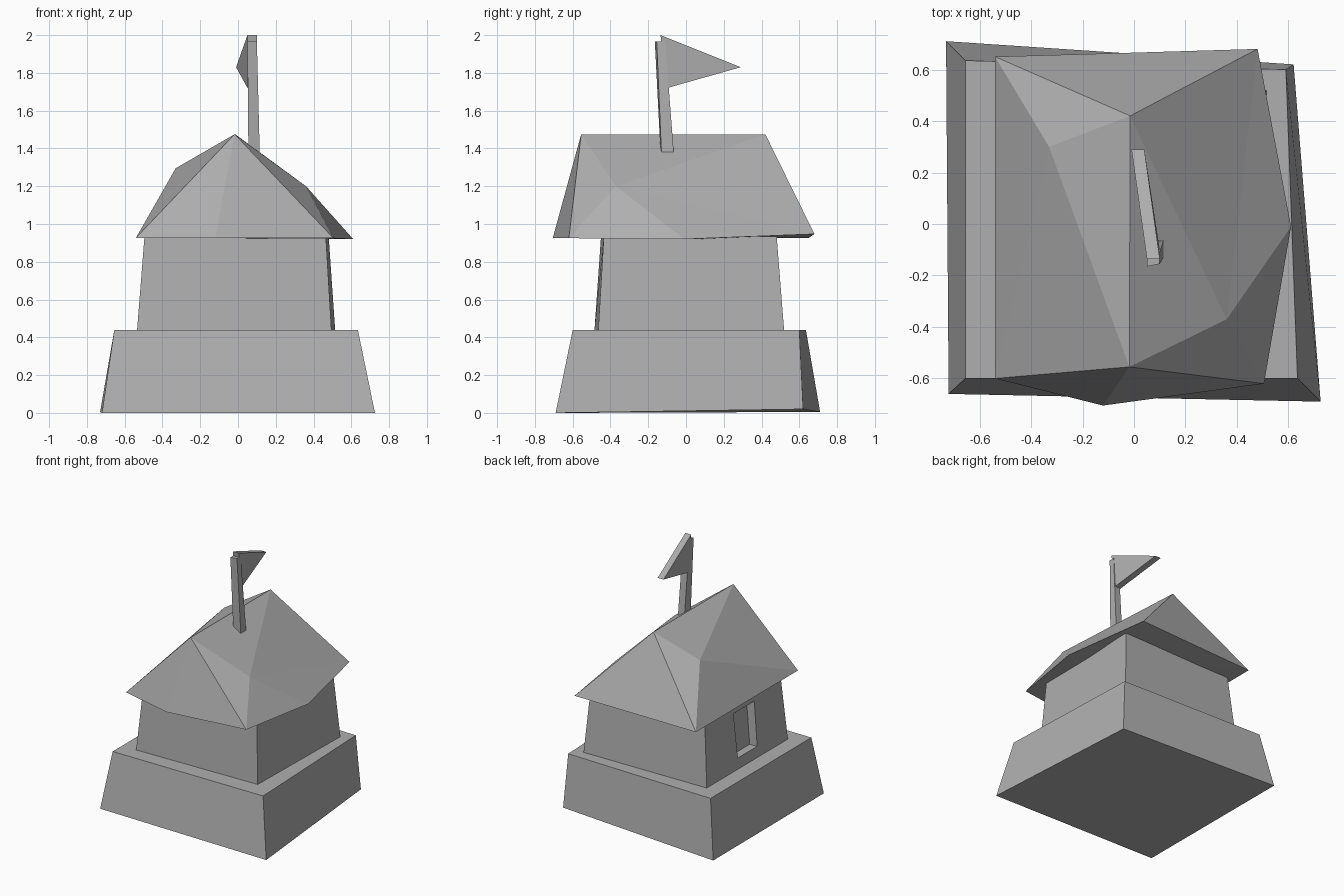
import bpy, bmesh

if "Cube" in bpy.data.objects:
    bpy.data.objects.remove(bpy.data.objects["Cube"])

# Mid grey shared by all parts
grey = bpy.data.materials.new("grey_stone")
grey.diffuse_color = (.43, .43, .43, 1)
grey.use_nodes = True
grey.node_tree.nodes["Principled BSDF"].inputs["Base Color"].default_value = grey.diffuse_color


def build(name, verts, faces):
    mesh = bpy.data.meshes.new(name)
    bm = bmesh.new()
    vs = [bm.verts.new(v) for v in verts]
    for f in faces:
        bm.faces.new([vs[i] for i in f])
    bmesh.ops.recalc_face_normals(bm, faces=bm.faces)
    bm.to_mesh(mesh)
    bm.free()
    mesh.materials.append(grey)
    obj = bpy.data.objects.new(name, mesh)
    bpy.context.scene.collection.objects.link(obj)
    return obj


def loft(name, lower, upper):
    """Closed solid between two loops with equal point counts."""
    n = len(lower)
    faces = [tuple(range(n)), tuple(range(n, 2 * n))]
    faces += [(i, (i + 1) % n, n + (i + 1) % n, n + i) for i in range(n)]
    return build(name, lower + upper, faces)


def level(points, z):
    return [(x, y, z) for x, y in points]


# Crooked stone base, back right foot slightly lifted
loft("base",
     [(-.72, -.66, 0), (.725, -.69, 0), (.62, .62, .02), (-.73, .71, .005)],
     level([(-.655, -.6), (.635, -.6), (.59, .6), (-.655, .635)], .438))

# Tapered walls
walls = loft("walls",
             level([(-.535, -.485), (.495, -.465), (.515, .52), (-.535, .51)], .43),
             level([(-.495, -.45), (.465, -.435), (.48, .48), (-.49, .47)], .935))

# Window recess in the left wall
cutter = loft("window_cutter",
              [(-.7, -.125, .52), (-.465, -.115, .52), (-.465, .12, .52), (-.7, .12, .52)],
              [(-.7, -.13, .86), (-.435, -.12, .86), (-.435, .13, .86), (-.7, .13, .86)])
cutter.hide_render = True
cutter.hide_viewport = True
cut = walls.modifiers.new("window", 'BOOLEAN')
cut.operation = 'DIFFERENCE'
cut.solver = 'EXACT'
cut.object = cutter

# Faceted roof: seven eave points, ridge, and one bulge on each slope
eaves = [(-.54, -.6, .927), (-.12, -.705, .927), (.505, -.62, .925), (.61, -.01, .92),
         (.48, .68, .947), (-.02, .665, .937), (-.54, .65, .927)]
ridge_front, ridge_back, right, left = 7, 8, 9, 10
build("roof",
      eaves + [(-.018, -.555, 1.475), (-.015, .42, 1.475), (.36, -.37, 1.2), (-.33, .30, 1.295)],
      [(0, 1, ridge_front), (1, 2, ridge_front),
       (2, right, ridge_front), (2, 3, right), (3, 4, right),
       (4, ridge_back, right), (ridge_front, right, ridge_back),
       (4, 5, ridge_back), (5, 6, ridge_back),
       (6, left, ridge_back), (6, 0, left), (0, ridge_front, left),
       (ridge_front, ridge_back, left),
       (0, 1, 2), (0, 2, 3), (0, 3, 6), (3, 6, 5), (3, 4, 5)])

# Leaning flagpole
loft("flagpole",
     level([(.055, -.135), (.115, -.13), (.115, -.065), (.06, -.065)], 1.38),
     level([(.05, -.165), (.10, -.155), (.10, -.11), (.05, -.115)], 1.965))

# Thick pennant
side = [(.05, -.135, 2.0), (-.01, .29, 1.83), (.05, -.10, 1.72)]
loft("flag", side, [(x + .05, y, z) for x, y, z in side])
